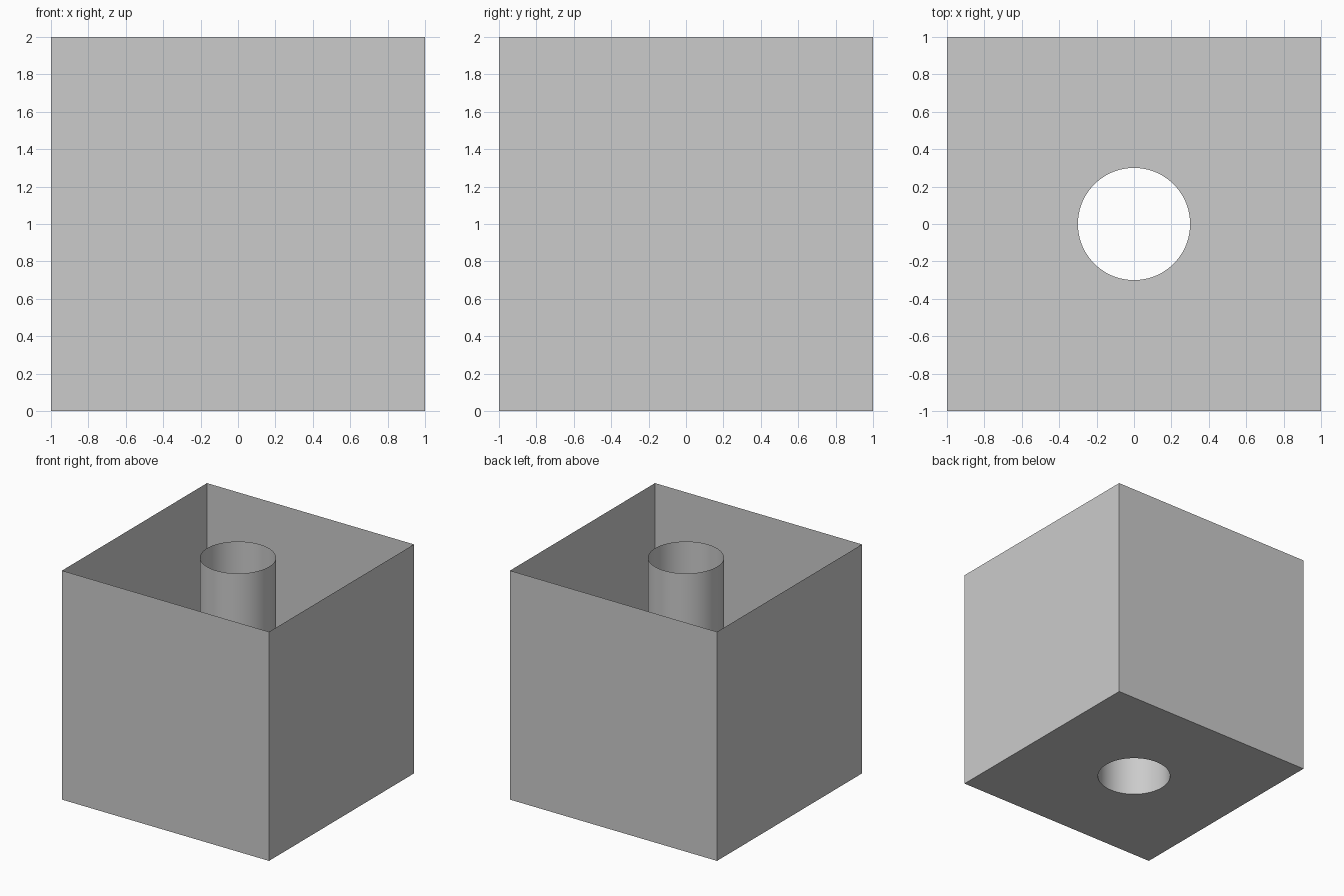
import bpy
import bmesh

cube = bpy.data.objects.get("Cube")
if cube:
    bpy.data.objects.remove(cube, do_unlink=True)

HALF, HEIGHT, RADIUS, SIDES = 1.0, 2.0, 0.3, 96

# One plain grey for everything
grey = bpy.data.materials.new("light_grey")
grey.use_nodes = True
colour = (0.6, 0.6, 0.6, 1.0)
grey.diffuse_color = colour
grey.node_tree.nodes["Principled BSDF"].inputs["Base Color"].default_value = colour


def square(bm):
    """Closed square loop of edges on the ground."""
    corners = [(-1, -1), (1, -1), (1, 1), (-1, 1)]
    verts = [bm.verts.new((x * HALF, y * HALF, 0)) for x, y in corners]
    return [bm.edges.new((verts[i - 1], verts[i])) for i in range(4)]


def circle(bm):
    """Closed round loop of edges on the ground."""
    bmesh.ops.create_circle(bm, cap_ends=False, radius=RADIUS, segments=SIDES)
    return [e for e in bm.edges if all(v.co.length < HALF for v in e.verts)]


def raise_walls(bm, edges):
    """Pull a loop straight up into a thin wall."""
    result = bmesh.ops.extrude_edge_only(bm, edges=edges)
    top = [g for g in result["geom"] if isinstance(g, bmesh.types.BMVert)]
    bmesh.ops.translate(bm, verts=top, vec=(0, 0, HEIGHT))
    bmesh.ops.recalc_face_normals(bm, faces=bm.faces)


def finish(bm, name, smooth=False):
    mesh = bpy.data.meshes.new(name)
    for face in bm.faces:
        face.smooth = smooth
    bm.to_mesh(mesh)
    bm.free()
    mesh.materials.append(grey)
    obj = bpy.data.objects.new(name, mesh)
    bpy.context.collection.objects.link(obj)
    return obj


# Four thin outer walls, open at the top
bm = bmesh.new()
raise_walls(bm, square(bm))
finish(bm, "outer_walls")

# Thin round tube, open at both ends
bm = bmesh.new()
raise_walls(bm, circle(bm))
finish(bm, "center_tube", smooth=True)

# Floor with a round hole under the tube
bm = bmesh.new()
loops = circle(bm) + square(bm)
bmesh.ops.triangle_fill(bm, use_beauty=True, use_dissolve=False,
                        edges=loops, normal=(0, 0, -1))
finish(bm, "floor")
